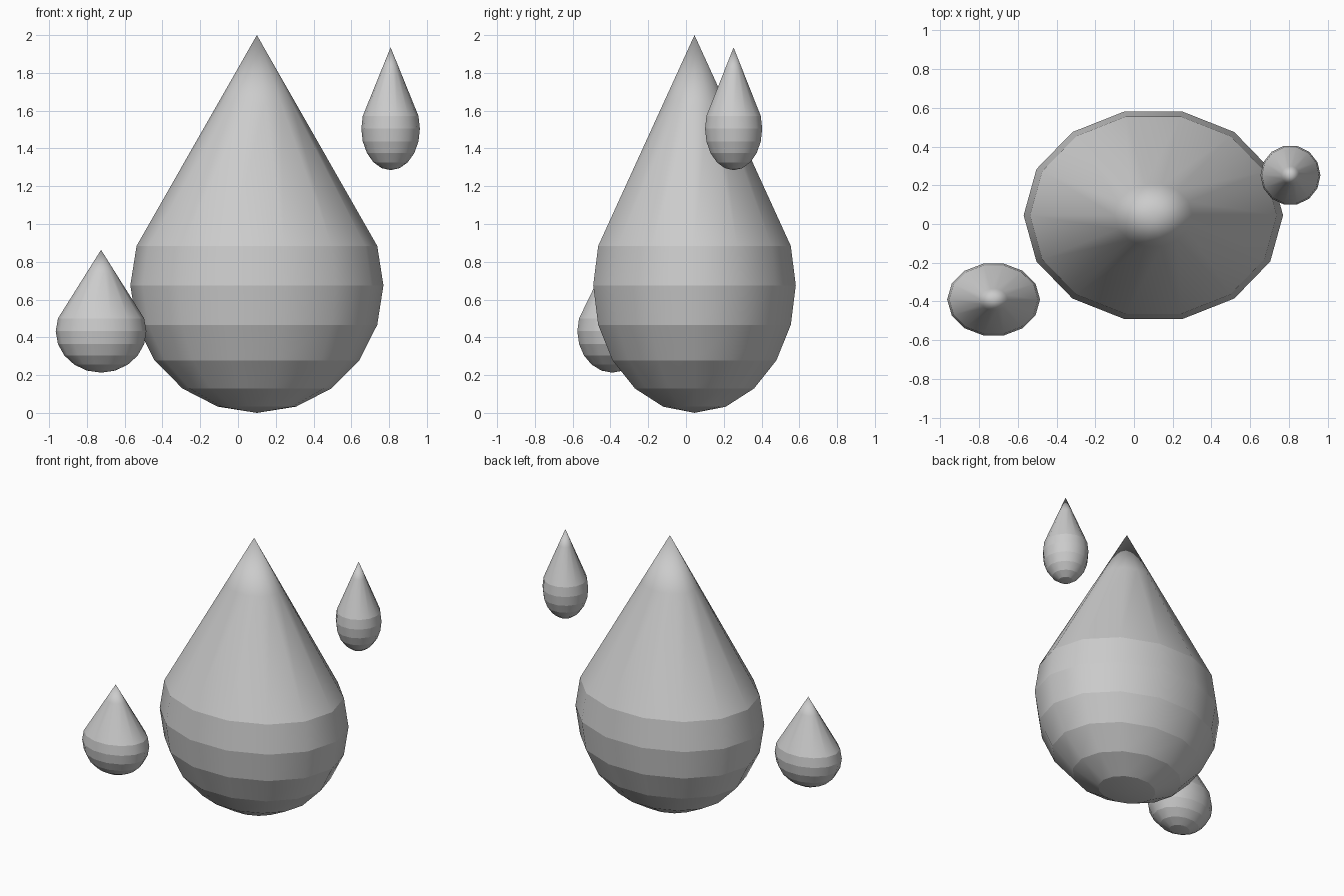
import bpy, bmesh
from math import sin, cos, pi, radians

if "Cube" in bpy.data.objects:
    bpy.data.objects.remove(bpy.data.objects["Cube"])

SIDES = 14

# Half profile of a drop (radius 0..1, height 0..2): round belly, straight cone
profile = [(sin(radians(a)), 0.675 * (1 - cos(radians(a)))) for a in range(18, 109, 18)]
profile.append((0.3, 2.0 - 1.116 * 0.3 / 0.951))


def drop(name, x, y, z, rx, ry, height):
    bm = bmesh.new()
    k = height / 2
    rings = []
    for r, h in profile:
        rings.append([bm.verts.new((r * rx * cos(2 * pi * i / SIDES),
                                    r * ry * sin(2 * pi * i / SIDES), h * k))
                      for i in range(SIDES)])
    bottom = bm.verts.new((0, 0, 0))
    tip = bm.verts.new((0, 0, height))
    for i in range(SIDES):
        j = (i + 1) % SIDES
        bm.faces.new((bottom, rings[0][j], rings[0][i]))
        bm.faces.new((tip, rings[-1][i], rings[-1][j]))
        for a, b in zip(rings, rings[1:]):
            bm.faces.new((a[i], a[j], b[j], b[i]))
    # Smooth around each band, crisp between bands
    for f in bm.faces:
        f.smooth = True
    for ring in rings[:-1]:
        for i in range(SIDES):
            bm.edges.get((ring[i], ring[(i + 1) % SIDES])).smooth = False
    mesh = bpy.data.meshes.new(name)
    bm.to_mesh(mesh)
    bm.free()
    ob = bpy.data.objects.new(name, mesh)
    ob.location = (x, y, z)
    bpy.context.collection.objects.link(ob)


# One large drop and two small ones
drop("large_drop", 0.10, 0.045, 0.0, 0.67, 0.55, 2.0)
drop("wide_small_drop", -0.725, -0.39, 0.213, 0.24, 0.19, 0.65)
drop("slim_small_drop", 0.808, 0.252, 1.285, 0.155, 0.155, 0.65)
